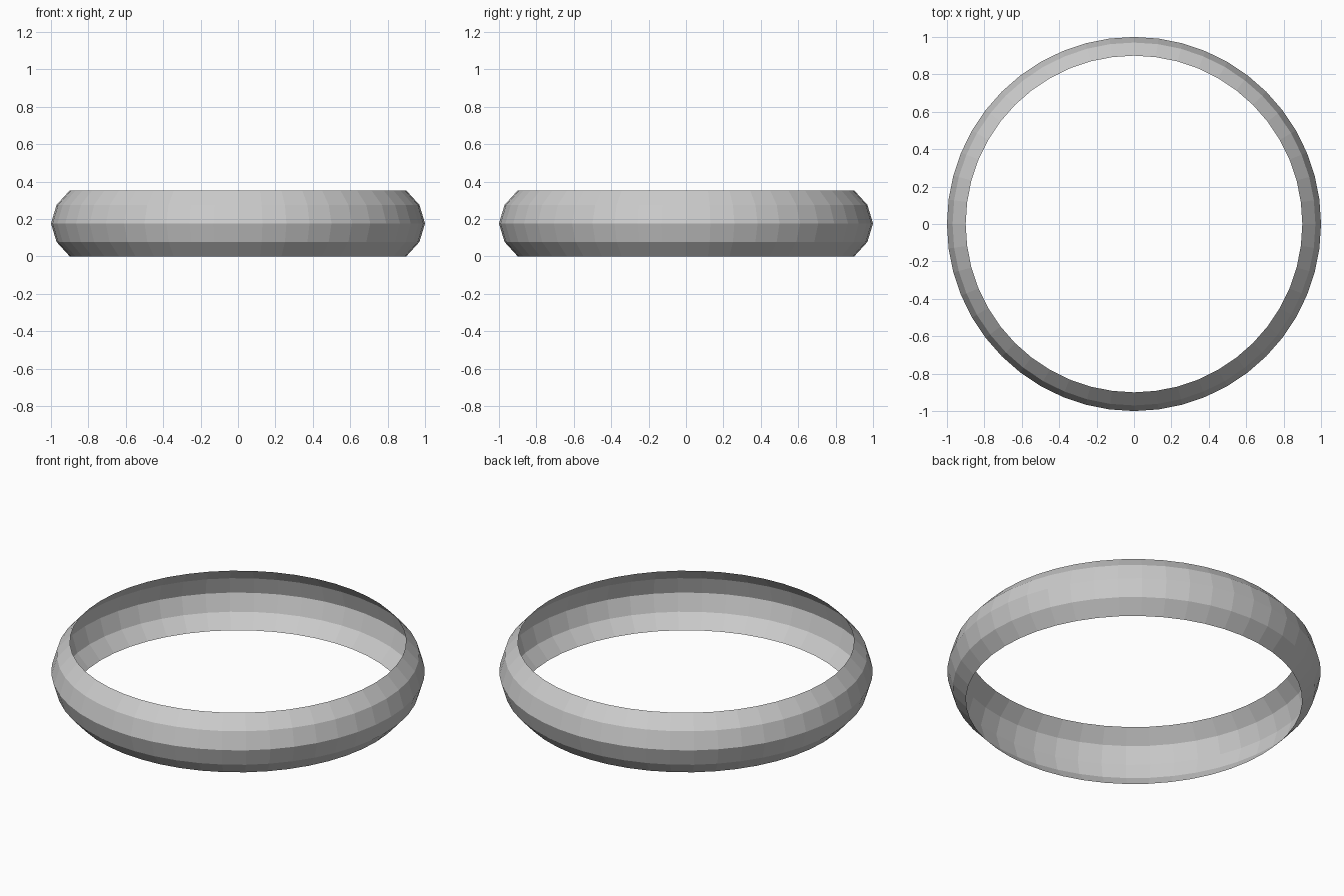
import bpy, bmesh, math

if "Cube" in bpy.data.objects:
    bpy.data.objects.remove(bpy.data.objects["Cube"])

# Open band: a bowed profile (radius, height) spun around z
PROFILE = [(0.9, 0.0), (0.97, 0.077), (1.0, 0.176), (0.97, 0.275), (0.9, 0.352)]
SIDES = 48

bm = bmesh.new()
verts = [bm.verts.new((0, -r, z)) for r, z in PROFILE]
edges = [bm.edges.new(pair) for pair in zip(verts, verts[1:])]
bmesh.ops.spin(bm, geom=verts + edges, cent=(0, 0, 0), axis=(0, 0, 1),
               angle=math.tau, steps=SIDES, use_merge=True)
bmesh.ops.remove_doubles(bm, verts=bm.verts[:], dist=1e-4)
bmesh.ops.recalc_face_normals(bm, faces=bm.faces[:])

# Make sure the faces point outward
f = bm.faces[0]
c = f.calc_center_median()
if f.normal.x * c.x + f.normal.y * c.y < 0:
    bmesh.ops.reverse_faces(bm, faces=bm.faces[:])

mesh = bpy.data.meshes.new("ring_band")
bm.to_mesh(mesh)
bm.free()
ring = bpy.data.objects.new("ring_band", mesh)
bpy.context.collection.objects.link(ring)
